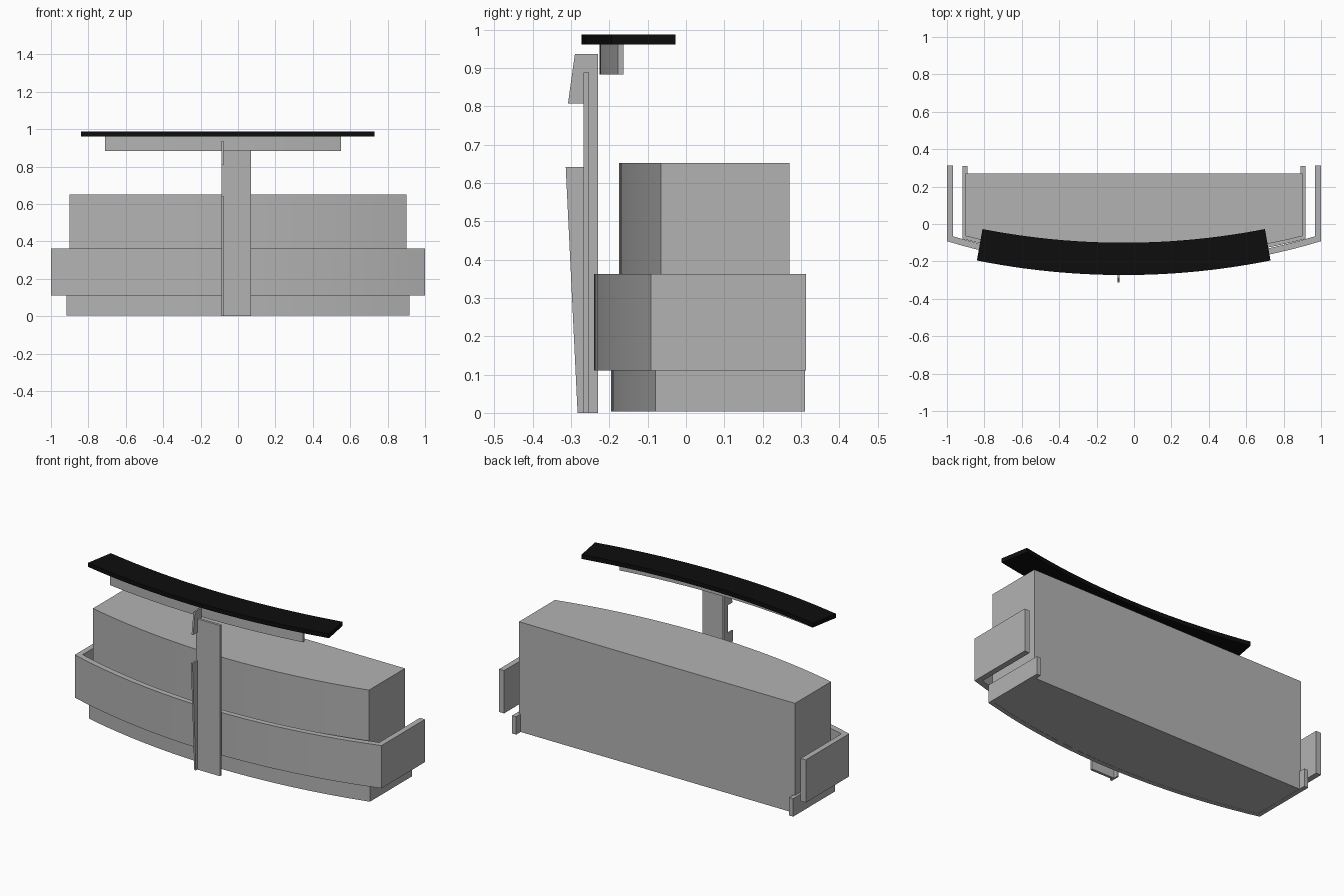
import bpy, bmesh, math

if "Cube" in bpy.data.objects:
    bpy.data.objects.remove(bpy.data.objects["Cube"], do_unlink=True)


def material(name, value):
    m = bpy.data.materials.new(name)
    m.use_nodes = True
    m.diffuse_color = (value, value, value, 1)
    m.node_tree.nodes["Principled BSDF"].inputs["Base Color"].default_value = (value, value, value, 1)
    return m


GREY = material("warm grey", 0.45)
BLACK = material("black", 0.004)


def bow(half, side_y, mid_y, cx=0, steps=24):
    """Circular arc from -x to +x, bulging to mid_y in the middle."""
    sag = side_y - mid_y
    radius = (half * half + sag * sag) / (2 * sag)
    sweep = math.asin(half / radius)
    points = []
    for i in range(steps + 1):
        a = sweep * (2 * i / steps - 1)
        points.append((cx + radius * math.sin(a), mid_y + radius * (1 - math.cos(a))))
    return points


def prism(name, outline, low, high, mat, axis="z"):
    """Extrude a closed outline along z, or a (y, z) outline along x."""
    def place(p, h):
        return (p[0], p[1], h) if axis == "z" else (h, p[0], p[1])
    bm = bmesh.new()
    face = bm.faces.new([bm.verts.new(place(p, low)) for p in outline])
    ext = bmesh.ops.extrude_face_region(bm, geom=[face])
    shift = (0, 0, high - low) if axis == "z" else (high - low, 0, 0)
    bmesh.ops.translate(bm, vec=shift, verts=[g for g in ext["geom"] if isinstance(g, bmesh.types.BMVert)])
    bmesh.ops.recalc_face_normals(bm, faces=bm.faces)
    mesh = bpy.data.meshes.new(name)
    bm.to_mesh(mesh)
    bm.free()
    mesh.materials.append(mat)
    obj = bpy.data.objects.new(name, mesh)
    bpy.context.collection.objects.link(obj)
    bpy.ops.object.select_all(action="DESELECT")
    obj.select_set(True)
    bpy.context.view_layer.objects.active = obj
    bpy.ops.object.shade_smooth_by_angle(angle=math.radians(20))
    return obj


def wrap(name, outer, inner, back, low, high):
    """Band round the front and both ends, open at the back."""
    o, i = bow(*outer), bow(*inner)
    outline = [(-outer[0], back)] + o + [(outer[0], back), (inner[0], back)]
    outline += i[::-1] + [(-inner[0], back)]
    return prism(name, outline, low, high, GREY)


# Counter body and its two wrapping bands
prism("counter_body", bow(0.9, -0.065, -0.175) + [(0.9, 0.27), (-0.9, 0.27)], 0.005, 0.652, GREY)
wrap("front_panel_band", (1.0, -0.092, -0.24), (0.967, -0.066, -0.208), 0.313, 0.11, 0.362)
wrap("plinth_band", (0.916, -0.08, -0.196), (0.89, -0.06, -0.17), 0.31, 0.004, 0.11)

# Curved worktop and the rail below it
prism("worktop", bow(0.785, -0.195, -0.273, -0.055) + bow(0.755, -0.027, -0.1, -0.055)[::-1],
      0.962, 0.987, BLACK)
prism("worktop_rail", bow(0.63, -0.178, -0.226, -0.08) + bow(0.628, -0.163, -0.211, -0.08)[::-1],
      0.883, 0.962, GREY)

# Front post with a notched fin along one edge
prism("post_plate", [(-0.268, 0), (-0.253, 0), (-0.253, 0.888), (-0.268, 0.888)], -0.08, 0.07, GREY, "x")
fin = [(-0.283, 0), (-0.23, 0), (-0.23, 0.937), (-0.29, 0.937), (-0.308, 0.808),
       (-0.268, 0.808), (-0.268, 0.642), (-0.314, 0.642)]
prism("post_fin", fin, -0.087, -0.077, GREY, "x")
